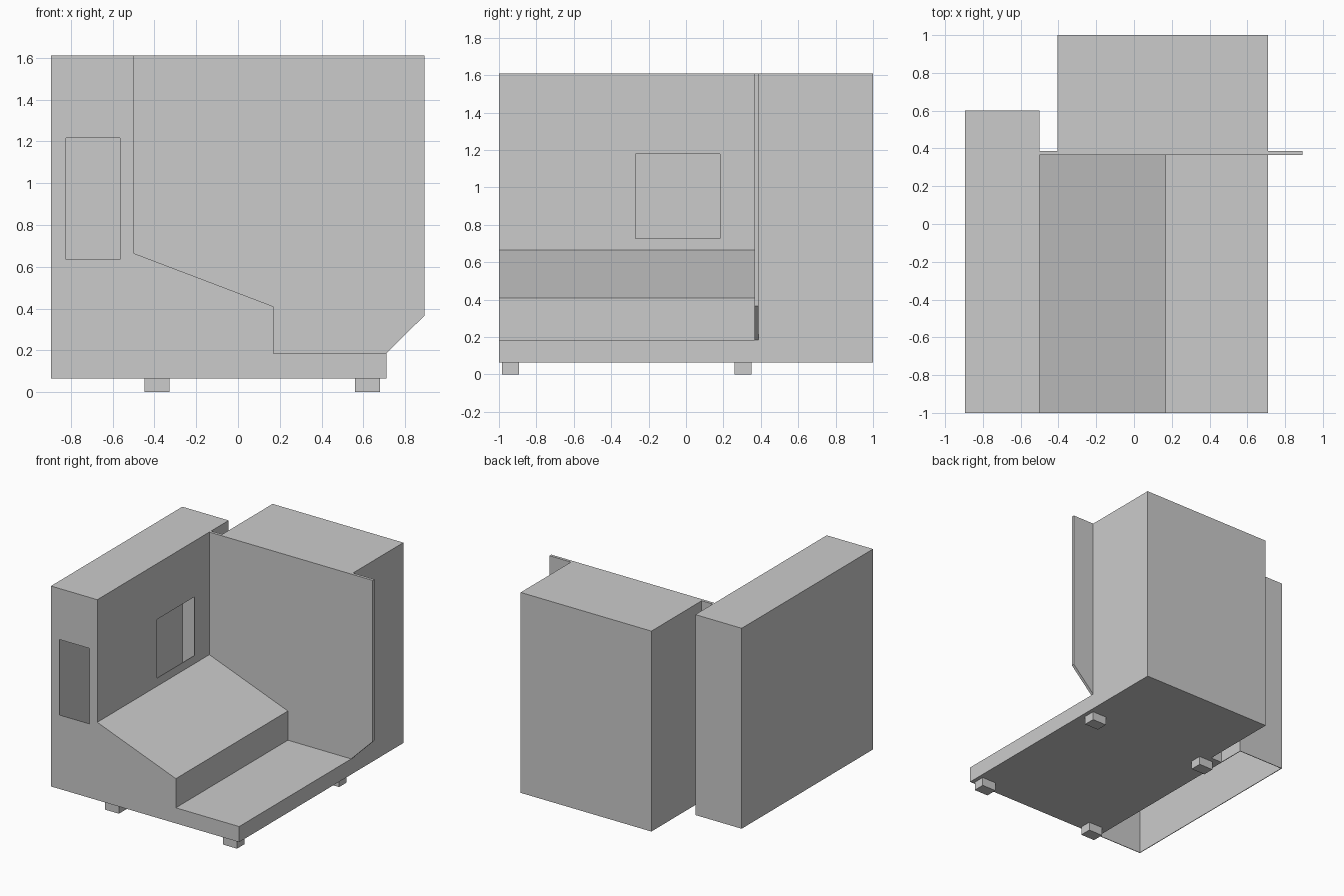
import bpy
import bmesh
from mathutils import Vector

cube = bpy.data.objects.get("Cube")
if cube:
    bpy.data.objects.remove(cube, do_unlink=True)

grey = bpy.data.materials.new("light grey")
grey.use_nodes = True
COLOUR = (0.6, 0.6, 0.6, 1)
grey.diffuse_color = COLOUR
grey.node_tree.nodes["Principled BSDF"].inputs["Base Color"].default_value = COLOUR

BOTTOM, TOP = 0.065, 1.61
FRONT, BACK = -1.0, 1.0
LEFT, INNER, RIGHT = -0.895, -0.5, 0.71
COLUMN_BACK = 0.6
WALL_FRONT, WALL_BACK = 0.365, 0.387
SKIN = 0.005


def finish(name, bm):
    bmesh.ops.recalc_face_normals(bm, faces=bm.faces)
    mesh = bpy.data.meshes.new(name)
    bm.to_mesh(mesh)
    bm.free()
    mesh.materials.append(grey)
    obj = bpy.data.objects.new(name, mesh)
    bpy.context.collection.objects.link(obj)
    return obj


def extrude_faces(bm, faces, offset):
    result = bmesh.ops.extrude_face_region(bm, geom=faces, use_keep_orig=True)
    moved = [v for v in result["geom"] if isinstance(v, bmesh.types.BMVert)]
    bmesh.ops.translate(bm, verts=moved, vec=offset)


def prism(name, profile, y0, y1):
    """Extrude an (x, z) outline along y."""
    bm = bmesh.new()
    face = bm.faces.new([bm.verts.new((x, y0, z)) for x, z in profile])
    extrude_faces(bm, [face], Vector((0, y1 - y0, 0)))
    return finish(name, bm)


def box(name, x0, x1, y0, y1, z0, z1):
    return prism(name, [(x0, z0), (x1, z0), (x1, z1), (x0, z1)], y0, y1)


def rectangle(u0, u1, z0, z1):
    return [(u0, z0), (u1, z0), (u1, z1), (u0, z1)]


def framed_panel(name, outer, opening, place, inward):
    """Thin panel with a rectangular opening."""
    bm = bmesh.new()
    a = [bm.verts.new(place(u, z)) for u, z in outer]
    b = [bm.verts.new(place(u, z)) for u, z in opening]
    faces = [bm.faces.new((a[i], a[(i + 1) % 4], b[(i + 1) % 4], b[i])) for i in range(4)]
    extrude_faces(bm, faces, Vector(inward))
    return finish(name, bm)


# Stepped base with the sloping platform
prism("sloped_base", [(INNER, BOTTOM), (RIGHT, BOTTOM), (RIGHT, 0.185),
                      (0.17, 0.185), (0.17, 0.41), (INNER, 0.665)], FRONT, WALL_BACK)

# Thin dividing wall with a chamfered lower corner
prism("dividing_wall", [(INNER, BOTTOM), (RIGHT, BOTTOM), (RIGHT, 0.185),
                        (0.893, 0.367), (0.893, TOP), (INNER, TOP)], WALL_FRONT, WALL_BACK)

# Rear cabinet
box("rear_cabinet", -0.405, RIGHT, WALL_BACK, BACK, BOTTOM, TOP)

# Hollow column, open underneath
box("column_outer_side", LEFT, LEFT + SKIN, FRONT, COLUMN_BACK, BOTTOM, TOP)
box("column_back", LEFT, INNER, COLUMN_BACK - SKIN, COLUMN_BACK, BOTTOM, TOP)
box("column_top", LEFT, INNER, FRONT, COLUMN_BACK, TOP - SKIN, TOP)
framed_panel("column_front", rectangle(LEFT, INNER, BOTTOM, TOP),
             rectangle(-0.823, -0.565, 0.635, 1.217),
             lambda u, z: (u, FRONT, z), (0, SKIN, 0))
framed_panel("column_inner_side", rectangle(FRONT, COLUMN_BACK, BOTTOM, TOP),
             rectangle(-0.27, 0.183, 0.727, 1.18),
             lambda u, z: (INNER, u, z), (-SKIN, 0, 0))

# Four feet
for side, x in (("right", -0.447), ("left", 0.56)):
    for end, y in (("front", -0.983), ("rear", 0.26)):
        box(f"{end}_{side}_foot", x, x + 0.12, y, y + 0.09, 0, BOTTOM)
